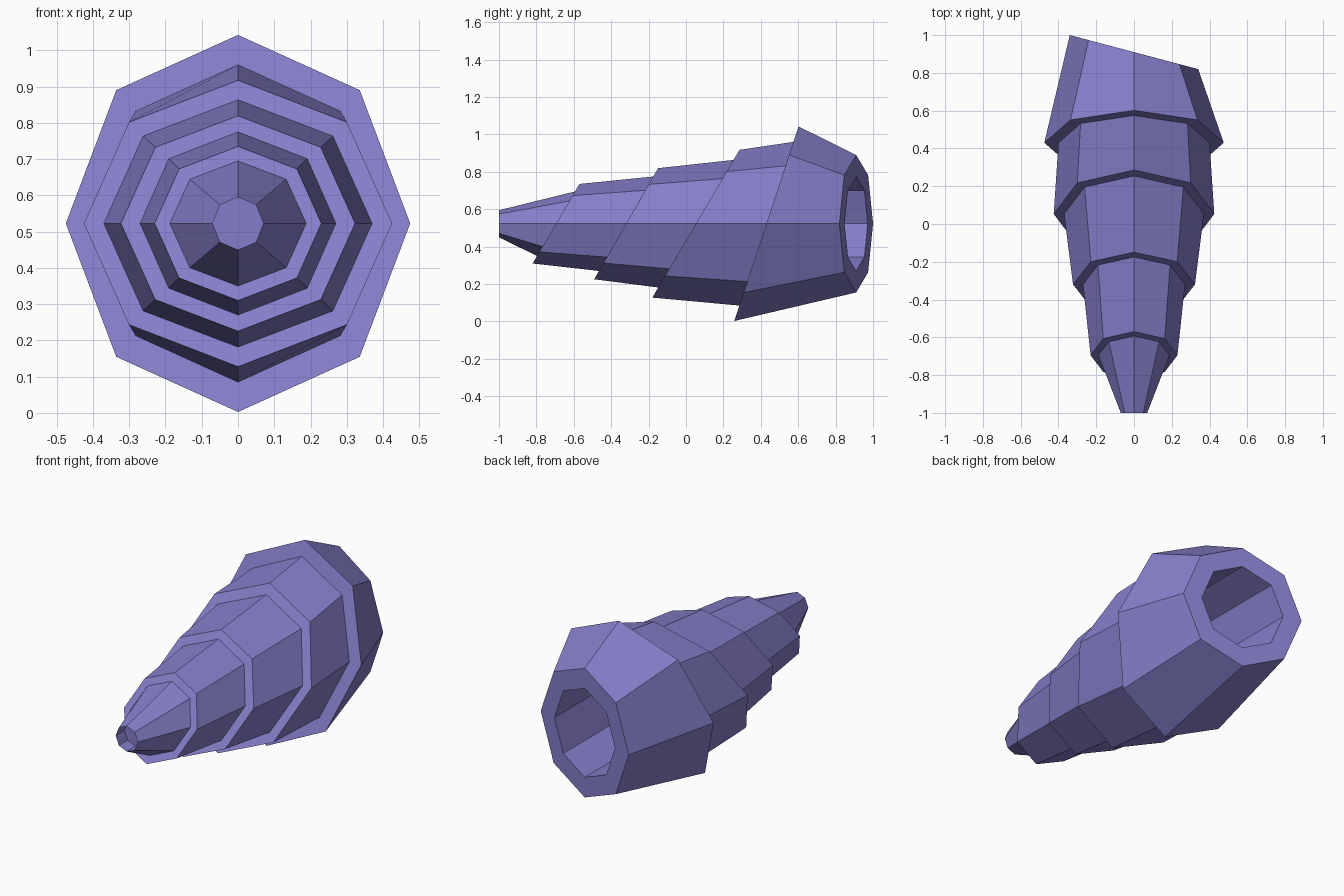
import bpy
import bmesh
from math import sin, cos, pi

default = bpy.data.objects.get("Cube")
if default:
    bpy.data.objects.remove(default, do_unlink=True)

SIDES = 8
AXIS_Z = 0.5225

violet = bpy.data.materials.new("soft_violet")
violet.use_nodes = True
colour = (0.235, 0.21, 0.59, 1)
violet.diffuse_color = colour
violet.node_tree.nodes["Principled BSDF"].inputs["Base Color"].default_value = colour


def section(y, rx, rz, lean_z=0.0, lean_x=0.0):
    """Octagon around the axis, lying in a leaning plane."""
    points = []
    for i in range(SIDES):
        t = 2 * pi * i / SIDES
        x, z = rx * sin(t), rz * cos(t)
        points.append((x, y + lean_z * z + lean_x * x, AXIS_Z + z))
    return points


def loft(name, sections, cap_start=False, cap_end=False):
    """Flat-faced skin over a row of octagons."""
    bm = bmesh.new()
    loops = [[bm.verts.new(p) for p in s] for s in sections]
    for a, b in zip(loops, loops[1:]):
        for i in range(SIDES):
            j = (i + 1) % SIDES
            bm.faces.new((a[i], a[j], b[j], b[i]))
    if cap_start:
        bm.faces.new(loops[0][::-1])
    if cap_end:
        bm.faces.new(loops[-1])
    mesh = bpy.data.meshes.new(name)
    bm.to_mesh(mesh)
    bm.free()
    mesh.materials.append(violet)
    obj = bpy.data.objects.new(name, mesh)
    bpy.context.collection.objects.link(obj)
    return obj


# Leaning steps, front to back: y, lean, inner radii, outer radii
steps = [
    (-0.695, 0.59, (0.188, 0.1725), (0.23, 0.2125)),
    (-0.32, 0.575, (0.27, 0.2525), (0.323, 0.297)),
    (0.053, 0.59, (0.37, 0.341), (0.425, 0.395)),
    (0.43, 0.33, (0.40, 0.4375), (0.475, 0.52)),
]
inner = [section(y, *r, lean) for y, lean, r, _ in steps]
outer = [section(y, *r, lean) for y, lean, _, r in steps]

# Pointed nose with a shallow recess in its end
loft("nose_tip",
     [section(-0.92, 0.07, 0.0725), section(-1, 0.07, 0.0725), inner[0]],
     cap_start=True)

# Overlapping middle segments, each with its front step
for k, name in enumerate(("front_segment", "middle_segment", "rear_segment")):
    loft(name, [inner[k], outer[k], inner[k + 1]])

# Flared base with a slanted back and a deep socket
loft("base_with_socket",
     [inner[3], outer[3],
      section(0.91, 0.34, 0.3675, lean_x=-0.265),
      section(0.91, 0.234, 0.2525, lean_x=-0.265),
      section(0.36, 0.234, 0.2525)],
     cap_end=True)
